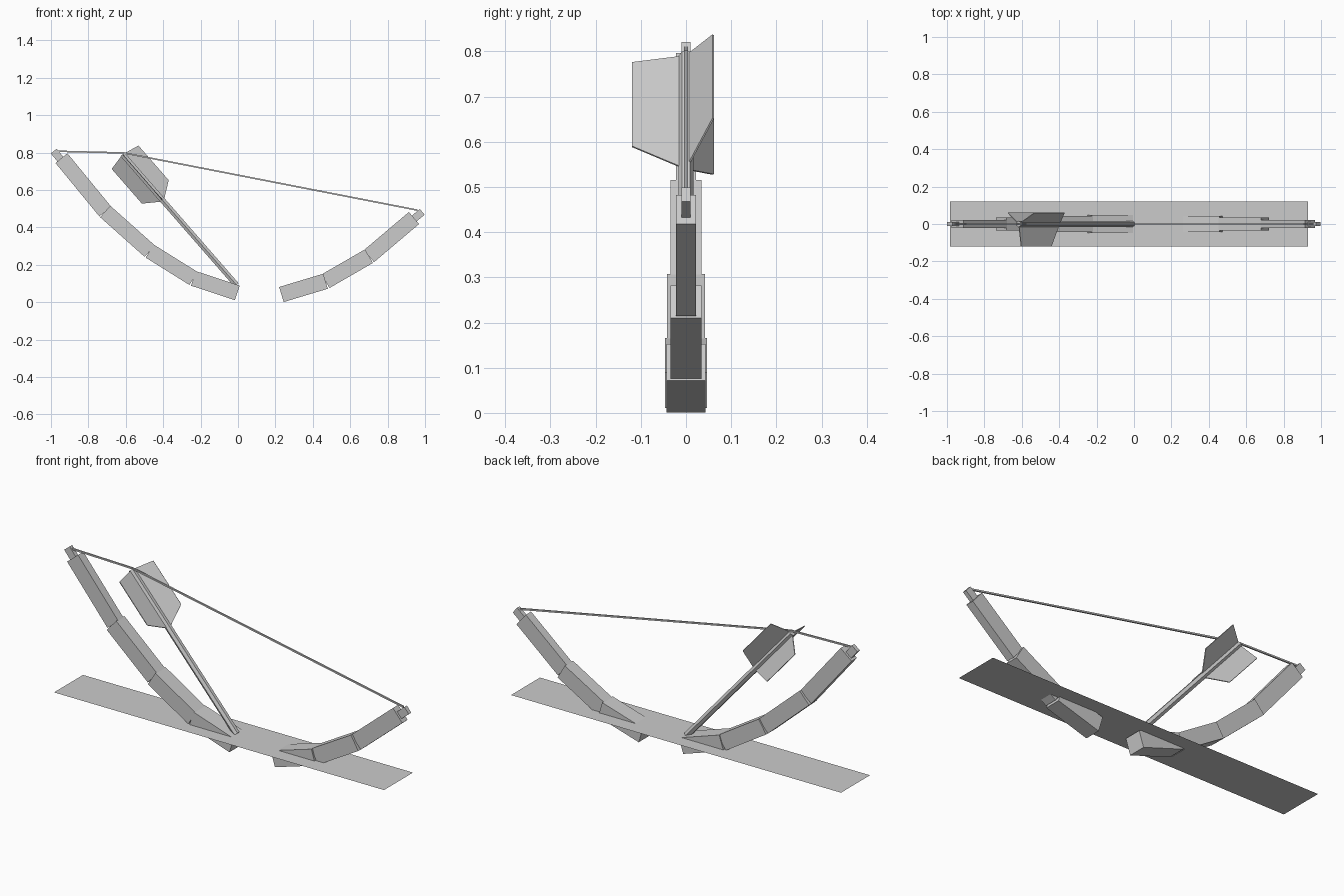
import bpy, bmesh, math
from mathutils import Vector, Matrix

if "Cube" in bpy.data.objects:
    bpy.data.objects.remove(bpy.data.objects["Cube"], do_unlink=True)

grey = bpy.data.materials.new("plain grey")
grey.use_nodes = True
grey.diffuse_color = (0.6, 0.6, 0.6, 1)
grey.node_tree.nodes["Principled BSDF"].inputs["Base Color"].default_value = (0.6, 0.6, 0.6, 1)


def add_object(name, bm):
    bmesh.ops.recalc_face_normals(bm, faces=bm.faces)
    mesh = bpy.data.meshes.new(name)
    bm.to_mesh(mesh)
    bm.free()
    mesh.materials.append(grey)
    ob = bpy.data.objects.new(name, mesh)
    bpy.context.collection.objects.link(ob)
    return ob


def frame(a, b):
    """Local x runs along a-b, local y is world y, origin at the midpoint."""
    d = (b - a).normalized()
    y = Vector((0, 1, 0))
    rot = Matrix((d, y, d.cross(y))).transposed().to_4x4()
    return Matrix.Translation((a + b) / 2) @ rot


def bar(name, a, b, depth, thick):
    """Box between two points of the xz plane."""
    a, b = Vector((a[0], 0, a[1])), Vector((b[0], 0, b[1]))
    bm = bmesh.new()
    bmesh.ops.create_cube(bm, size=1)
    bmesh.ops.scale(bm, vec=((b - a).length, depth, thick), verts=bm.verts)
    bm.transform(frame(a, b))
    return add_object(name, bm)


# Ground sheet
bm = bmesh.new()
bmesh.ops.create_grid(bm, x_segments=1, y_segments=1, size=1)
bmesh.ops.scale(bm, vec=(0.957, 0.12, 1), verts=bm.verts)
bmesh.ops.translate(bm, vec=(-0.026, 0, 0.094), verts=bm.verts)
add_object("ground_sheet", bm)

# Bow limbs: box segments that get narrower towards the tips
limbs = {
    "right_limb": ([(-0.004, 0.05), (-0.238, 0.127), (-0.472, 0.273), (-0.71, 0.485), (-0.944, 0.77)],
                   [0.094, 0.084, 0.068, 0.044], 0.082),
    "left_limb": ([(0.232, 0.041), (0.468, 0.112), (0.70, 0.246), (0.941, 0.45)],
                  [0.086, 0.068, 0.044], 0.084),
}
for name, (path, depths, thick) in limbs.items():
    for i, depth in enumerate(depths):
        bar(f"{name}_segment_{i + 1}", path[i], path[i + 1], depth, thick)

# Limb tips
bar("right_limb_tip", (-0.94, 0.752), (-0.985, 0.808), 0.021, 0.04)
bar("left_limb_tip", (0.93, 0.437), (0.985, 0.483), 0.021, 0.04)

# Bowstring
bar("right_string", (-0.97, 0.807), (-0.61, 0.798), 0.008, 0.008)
bar("left_string", (-0.61, 0.798), (0.96, 0.492), 0.008, 0.008)

# Arrow shaft
foot, nock = Vector((-0.008, 0, 0.092)), Vector((-0.617, 0, 0.79))
length = (nock - foot).length
bm = bmesh.new()
bmesh.ops.create_cone(bm, cap_ends=True, segments=6, radius1=0.017, radius2=0.017, depth=length)
bm.transform(frame(foot, nock) @ Matrix.Rotation(math.pi / 2, 4, "Y"))
add_object("arrow_shaft", bm)

# Three feathers around the shaft, each a thin plate
along = (nock - foot).normalized()
side = Vector((along.z, 0, -along.x))
back = Vector((0, 1, 0))
feathers = {
    "front_feather": -0.12 * back,
    "upper_feather": 0.06 * back + 0.094 * side,
    "lower_feather": 0.06 * back - 0.094 * side,
}
for name, out in feathers.items():
    outline = [(0, 0), (-0.02, 1), (-0.266, 1), (-0.333, 0)]
    bm = bmesh.new()
    bm.faces.new([bm.verts.new(nock + along * t + out * r) for t, r in outline])
    ob = add_object(name, bm)
    solid = ob.modifiers.new("thickness", "SOLIDIFY")
    solid.thickness = 0.004
    solid.offset = 0
